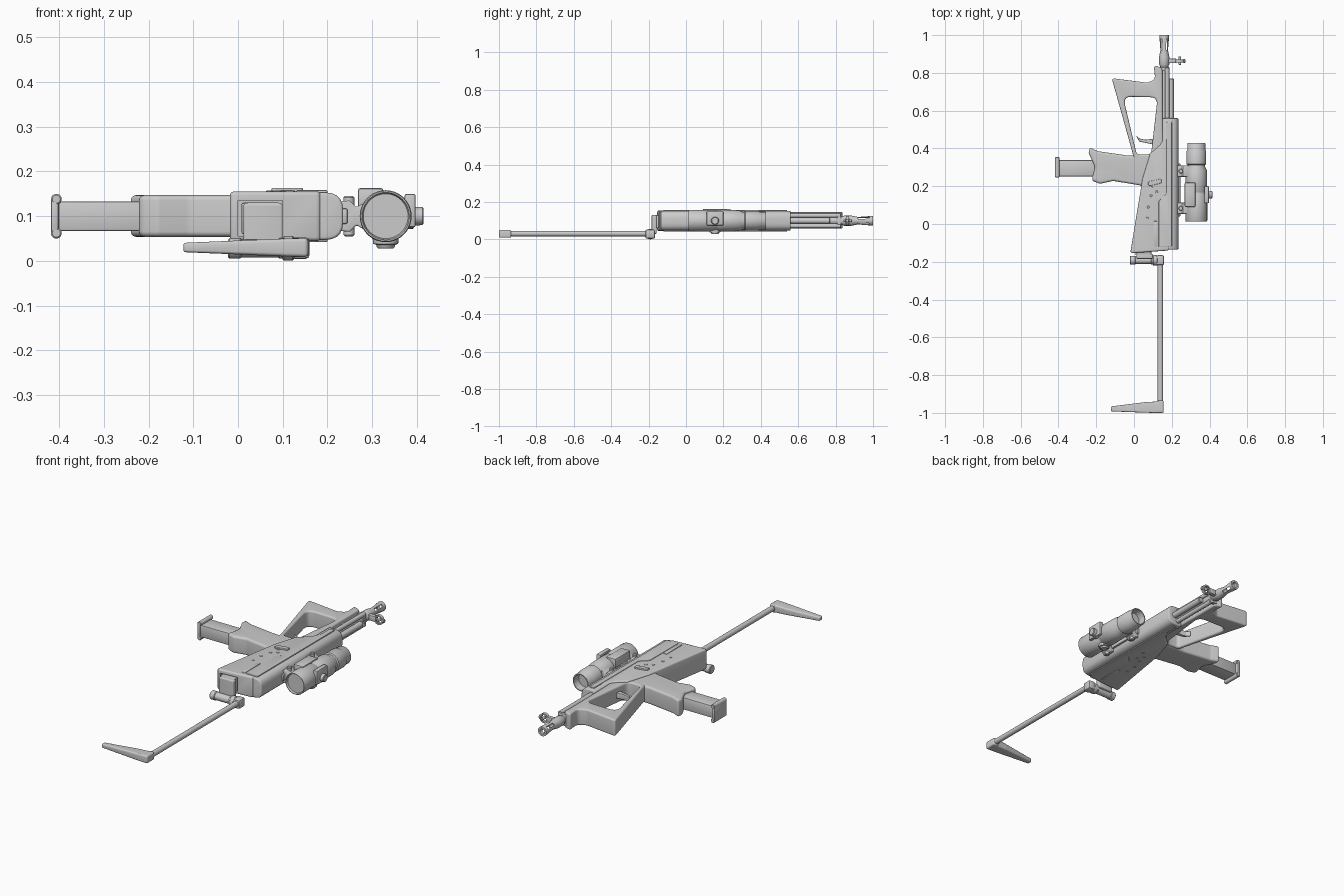
import bpy, bmesh, math
from mathutils import Vector, Matrix

if "Cube" in bpy.data.objects:
    bpy.data.objects.remove(bpy.data.objects["Cube"])

COL = bpy.context.scene.collection


def finish(name, bm, angle=35):
    bmesh.ops.remove_doubles(bm, verts=bm.verts, dist=1e-5)
    bmesh.ops.recalc_face_normals(bm, faces=bm.faces)
    me = bpy.data.meshes.new(name)
    bm.to_mesh(me)
    bm.free()
    for p in me.polygons:
        p.use_smooth = True
    me.set_sharp_from_angle(angle=math.radians(angle))
    ob = bpy.data.objects.new(name, me)
    COL.objects.link(ob)
    return ob


def rounded(pts, n=5):
    """Round each corner of a closed polygon; points are (x, y[, radius])."""
    out = []
    for i, p in enumerate(pts):
        c = Vector(p[:2])
        r = p[2] if len(p) > 2 else 0
        a = Vector(pts[i - 1][:2]) - c
        b = Vector(pts[(i + 1) % len(pts)][:2]) - c
        if r == 0:
            out.append(c)
            continue
        half = a.angle(b) / 2
        t = min(r / math.tan(half), a.length * .48, b.length * .48)
        s, e = c + a.normalized() * t, c + b.normalized() * t
        for k in range(n + 1):
            u = k / n
            out.append(s * (1 - u) ** 2 + c * 2 * u * (1 - u) + e * u * u)
    return out


def prism(name, loops, h0, h1, bevel=0.0, axis='Z', seg=2):
    """Filled outline (first loop outer, the rest holes) extruded along Z or Y."""
    cu = bpy.data.curves.new(name, 'CURVE')
    cu.dimensions, cu.fill_mode = '2D', 'BOTH'
    for lp in loops:
        pts = rounded(lp)
        sp = cu.splines.new('POLY')
        sp.points.add(len(pts) - 1)
        for q, p in zip(sp.points, pts):
            q.co = (p.x, p.y, 0, 1)
        sp.use_cyclic_u = True
    cu.extrude = (h1 - h0) / 2 - bevel
    cu.bevel_depth, cu.offset, cu.bevel_resolution = bevel, -bevel, seg
    tmp = bpy.data.objects.new(name, cu)
    COL.objects.link(tmp)
    bpy.context.view_layer.update()
    me = bpy.data.meshes.new_from_object(tmp.evaluated_get(bpy.context.evaluated_depsgraph_get()))
    bpy.data.objects.remove(tmp)
    bm = bmesh.new()
    bm.from_mesh(me)
    for v in bm.verts:
        v.co.z += (h0 + h1) / 2
        if axis == 'Y':
            v.co = (v.co.x, v.co.z, v.co.y)
    return finish(name, bm)


def box(name, lo, hi, bevel=0.004):
    bm = bmesh.new()
    lo, hi = Vector(lo), Vector(hi)
    bmesh.ops.create_cube(bm, size=1, matrix=Matrix.Translation((lo + hi) / 2) @ Matrix.Diagonal((*(hi - lo), 1)))
    if bevel:
        bmesh.ops.bevel(bm, geom=bm.edges[:], offset=bevel, segments=2, profile=.5, affect='EDGES')
    return finish(name, bm)


def lathe(name, prof, origin, direction, seg=32):
    """Revolve (distance, radius) pairs about a line."""
    m = Matrix.Translation(origin) @ Vector(direction).to_track_quat('Z', 'Y').to_matrix().to_4x4()
    bm = bmesh.new()
    vs = [bm.verts.new(m @ Vector((r, 0, d))) for d, r in prof]
    es = [bm.edges.new(e) for e in zip(vs, vs[1:])]
    bmesh.ops.spin(bm, geom=vs + es, cent=origin, axis=m.to_3x3() @ Vector((0, 0, 1)),
                   angle=math.tau, steps=seg, use_duplicate=False)
    return finish(name, bm)


def rod(name, a, b, r, ch=0.003, seg=24):
    a, b = Vector(a), Vector(b)
    L = (b - a).length
    return lathe(name, [(0, 0), (0, r - ch), (ch, r), (L - ch, r), (L, r - ch), (L, 0)], a, b - a, seg)


def cut(ob, cutter):
    mod = ob.modifiers.new('cut', 'BOOLEAN')
    mod.operation, mod.object, mod.solver = 'DIFFERENCE', cutter, 'EXACT'
    bpy.context.view_layer.update()
    me = bpy.data.meshes.new_from_object(ob.evaluated_get(bpy.context.evaluated_depsgraph_get()))
    ob.modifiers.clear()
    ob.data = me
    me.set_sharp_from_angle(angle=math.radians(35))
    bpy.data.objects.remove(cutter)


ZC = 0.1

# receiver with a recess in its rear face
receiver = prism('receiver', [[(-.02, -.155, .012), (.045, .24, .03), (.085, .37, .03), (.14, .42, .03),
                               (.185, .5, .02), (.185, -.14, .012)]], .045, .155, .008)
cut(receiver, box('recess_cutter', (.0, -.25, .056), (.1, -.12, .135), 0))
# rounded top cover
prism('top_cover', [[(.15, .047, .012), (.235, .047, .055), (.235, .153, .055), (.15, .153, .012)]],
      -.135, .56, .006, 'Y')
# raised side panels and pins on both sides
for i, s in enumerate((1, -1)):
    z0, z1 = sorted((ZC + s * .05, ZC + s * .058))
    prism(f'side_panel_{i}', [[(.172, .54, .006), (.172, .16, .01), (.13, .12, .01), (.13, -.12, .006),
                               (.2, -.12, .006), (.2, .54, .006)]], z0, z1, .003)
    box(f'rear_rib_{i}', (.105, -.12, z0), (.125, .015, z1), .003)
    for k, (x, y) in enumerate([(.07, .03), (.075, .09), (.09, .15), (.1, .2), (.13, .23), (.12, .17)]):
        rod(f'pin_{i}_{k}', (x, y, ZC), (x, y, ZC + s * .057), .007, .001, 12)
    rod(f'magazine_catch_{i}', (-.198, .243, ZC), (-.198, .243, ZC + s * .046), .02, .006)
# selector lever
prism('selector', [[(.075, .2, .008), (.145, .215, .008), (.145, .24, .008), (.075, .225, .008)]], .15, .163, .002)

# pistol grip and magazine
prism('grip', [[(.06, .19), (.03, .205, .03), (-.11, .228, .04), (-.18, .213, .025), (-.225, .23, .02),
                (-.205, .30, .05), (-.24, .375, .01), (-.235, .405, .01), (-.19, .385, .03),
                (-.03, .362, .02), (.09, .36)]], .054, .147, .012, seg=4)
box('magazine', (-.41, .252, .067), (-.15, .338, .133), .005)
box('magazine_base', (-.418, .247, .06), (-.4, .354, .14), .006)
for i, z in enumerate((.062, .138)):
    rod(f'magazine_base_rim_{i}', (-.406, .247, z), (-.406, .354, z), .012)

# foregrip loop with hand opening
prism('foregrip', [[(.0, .34), (-.01, .385, .012), (-.118, .772, .012), (.07, .748, .03), (.112, .765, .04),
                    (.105, .842, .012), (.15, .825, .02), (.152, .5), (.16, .34)],
                   [(-.058, .675, .035), (.125, .67, .035), (.09, .365, .03), (.014, .37, .02)]],
      .058, .147, .009, seg=4)
prism('trigger', [[(.008, .472, .003), (.03, .452, .01), (.06, .446, .01), (.11, .452), (.11, .42),
                   (.06, .43, .01), (.028, .436, .012)]], .085, .115, .003)

# barrel group
rod('barrel', (.16, .5, ZC), (.16, .87, ZC), .022)
rod('gas_tube', (.195, .5, ZC), (.195, .77, ZC), .016)
for i, z in enumerate((.072, .128)):
    rod(f'guide_rod_{i}', (.175, .5, z), (.175, .83, z), .012)
box('barrel_clamp', (.135, .81, .068), (.185, .83, .132))
# flared muzzle with long slots
muzzle = lathe('flash_hider', [(0, .014), (0, .022), (.01, .027), (.05, .027), (.085, .02), (.16, .026),
                               (.165, .025), (.165, .014), (0, .014)], (.16, .835, ZC), (0, 1, 0))
for k in range(2):
    c = box('slot_cutter', (-.04, .92, -.007), (.04, .98, .007), .003)
    c.data.transform(Matrix.Translation((.16, 0, ZC)) @ Matrix.Rotation(math.pi / 2 * k + math.pi / 4, 4, 'Y'))
    cut(muzzle, c)
# front sight
box('front_sight_base', (.175, .852, .085), (.225, .875, .115))
lathe('front_sight_ring', [(-.008, .018), (-.008, .026), (.008, .026), (.008, .018), (-.008, .018)],
      (.24, .863, ZC), (0, 1, 0), 24)
rod('front_sight_post', (.2, .863, ZC), (.245, .863, ZC), .005)
rod('front_sight_screw', (.243, .842, ZC), (.243, .888, ZC), .007)
rod('front_sight_tip', (.26, .863, ZC), (.272, .863, ZC), .01)

# scope tube, with recessed lens at each end
SX = .33
lathe('scope', [(.025, 0), (.025, .05), (.014, .053), (.014, .056), (.018, .058), (.155, .058), (.16, .055),
                (.17, .055), (.175, .058), (.285, .056), (.305, .046), (.312, .046), (.317, .052), (.385, .052),
                (.392, .048), (.426, .048), (.429, .046), (.429, .041), (.39, .038), (.39, 0)],
      (SX, 0, ZC), (0, 1, 0), 40)
# adjustment knobs
for n, d in (('side', (1, 0, 0)), ('lower', (0, 0, -1))):
    top = .085 if n == 'side' else .072
    lathe(f'scope_knob_{n}', [(.04, 0), (.04, .03), (.062, .028), (.064, .021), (top - .003, .02), (top, .017), (top, 0)],
          (SX, .155, ZC), d, 24)
box('scope_battery_box', (.268, .09, .115), (.325, .22, .163), .006)
box('scope_rib', (.372, .11, .075), (.397, .2, .15), .005)
# scope mount
box('mount_rail', (.225, .04, .083), (.245, .32, .117))
for i, y in enumerate((.083, .28)):
    prism(f'mount_{i}', [[(.218, .068, .006), (.25, .065, .006), (.265, .08, .006), (.29, .065), (.29, .135),
                          (.265, .12, .006), (.25, .135, .006), (.218, .132, .006)]], y - .03, y + .03, .004, 'Y')
    rod(f'mount_screw_{i}', (.248, y, .055), (.248, y, .145), .012)

# folding stock: bracket, hinge, arm and butt
box('stock_bracket', (.008, -.165, .06), (.092, -.13, .13), .004)
prism('stock_link', [[(.012, .03, .01), (.1, .03, .01), (.1, .13, .01), (.012, .13, .01)]], -.184, -.158, .005, 'Y')
rod('stock_hinge', (-.022, -.192, .028), (.115, -.192, .028), .02)
for i, x in enumerate((-.022, .09)):
    rod(f'hinge_collar_{i}', (x, -.192, .028), (x + .03, -.192, .028), .023)
box('stock_knuckle', (.118, -.218, .004), (.16, -.165, .053), .01)
rod('hinge_pin', (.1, -.192, .028), (.125, -.192, .028), .0275)
rod('stock_arm', (.14, -.18, .031), (.14, -.96, .031), .0145)
butt = prism('butt', [[(-.122, -.992, .008), (-.122, -.966, .01), (.07, -.942, .03), (.125, -.94, .01), (.128, -.934, .004),
                       (.157, -.934, .01), (.157, -1, .01), (.1, -1, .01)]], .009, .051, .008, seg=3)
for v in butt.data.vertices:
    k = .5 + .5 * min(1, max(0, (v.co.x + .12) / .25))
    v.co.z = .03 + (v.co.z - .03) * k
